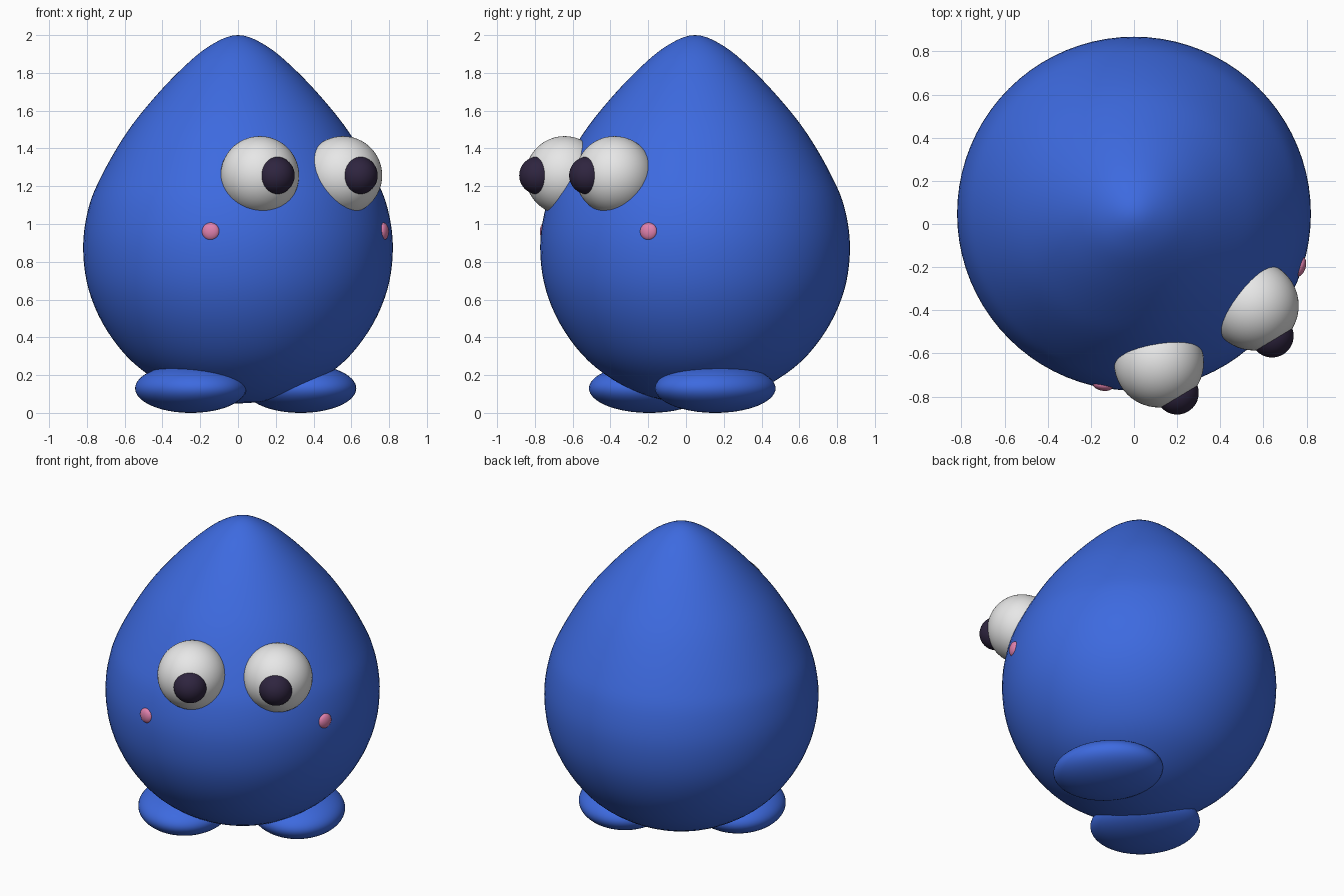
import bpy, bmesh
from math import pi, radians, cos, sin
from mathutils import Vector, Matrix

cube = bpy.data.objects.get("Cube")
if cube:
    bpy.data.objects.remove(cube, do_unlink=True)

CENTRE = Vector((0, 0.048, 0))   # body axis
FACING = radians(-59)            # direction the face looks


def material(name, rgb):
    m = bpy.data.materials.new(name)
    m.use_nodes = True
    m.diffuse_color = (*rgb, 1)
    m.node_tree.nodes["Principled BSDF"].inputs["Base Color"].default_value = (*rgb, 1)
    return m


blue = material("blue", (0.047, 0.144, 0.74))
white = material("eye white", (0.8, 0.8, 0.8))
dark = material("dark pupil", (0.028, 0.018, 0.05))
pink = material("pink", (0.75, 0.22, 0.42))


def finish(name, bm, mat):
    for f in bm.faces:
        f.smooth = True
    mesh = bpy.data.meshes.new(name)
    bm.to_mesh(mesh)
    bm.free()
    mesh.materials.append(mat)
    obj = bpy.data.objects.new(name, mesh)
    bpy.context.collection.objects.link(obj)


def ellipsoid(name, mat, loc, radii, yaw):
    """Ellipsoid whose first radius points along yaw."""
    bm = bmesh.new()
    bmesh.ops.create_uvsphere(bm, u_segments=48, v_segments=32, radius=1)
    bm.transform(Matrix.LocRotScale(loc, Matrix.Rotation(yaw, 3, 'Z'), Vector(radii)))
    finish(name, bm, mat)


def around(angle, dist, z):
    return CENTRE + Vector((dist * cos(angle), dist * sin(angle), z))


def smooth_profile(pts, steps):
    """Catmull-Rom curve through (radius, height) points, level at both poles."""
    pts = [Vector(p) for p in pts]
    flip = lambda p: Vector((-p.x, p.y))
    pts = [flip(pts[1])] + pts + [flip(pts[-2])]
    out = []
    for a, b, c, d in zip(pts, pts[1:], pts[2:], pts[3:]):
        for i in range(steps):
            t = i / steps
            out.append(b + (c - a) * t / 2 + (a * 2 - b * 5 + c * 4 - d) * t * t / 2
                       + (b * 3 - a - c * 3 + d) * t ** 3 / 2)
    return out + [pts[-2]]


# Teardrop body
profile = smooth_profile([(0, .05), (.28, .1), (.525, .24), (.69, .43), (.79, .65),
                          (.82, .88), (.79, 1.09), (.72, 1.26), (.605, 1.46),
                          (.485, 1.62), (.32, 1.8), (.155, 1.94), (0, 2)], 5)
bm = bmesh.new()
verts = [bm.verts.new((p.x, 0, p.y)) for p in profile]
edges = [bm.edges.new(pair) for pair in zip(verts, verts[1:])]
bmesh.ops.spin(bm, geom=verts + edges, axis=(0, 0, 1), cent=(0, 0, 0),
               angle=2 * pi, steps=80, use_merge=True)
bmesh.ops.remove_doubles(bm, verts=bm.verts, dist=1e-4)
bmesh.ops.recalc_face_normals(bm, faces=bm.faces)
bm.transform(Matrix.Translation(CENTRE))
finish("body", bm, blue)

# Paired parts
forward = Vector((cos(FACING), sin(FACING), 0))
sideways = Vector((-forward.y, forward.x, 0))
for side, s in (("left", 1), ("right", -1)):
    eye = around(FACING + s * radians(21.5), 0.70, 1.257)
    ellipsoid(side + "_eye", white, eye, (.208, .208, .208), FACING)
    ellipsoid(side + "_pupil", dark, eye + forward * .164, (.1, .1, .1), FACING)
    cheek = FACING + s * radians(41.3)
    ellipsoid(side + "_cheek", pink, around(cheek, .808, .96), (.026, .047, .047), cheek)
    foot = CENTRE + forward * .079 + sideways * (s * .339) + Vector((0, 0, .13))
    ellipsoid(side + "_foot", blue, foot, (.333, .28, .13), FACING)
